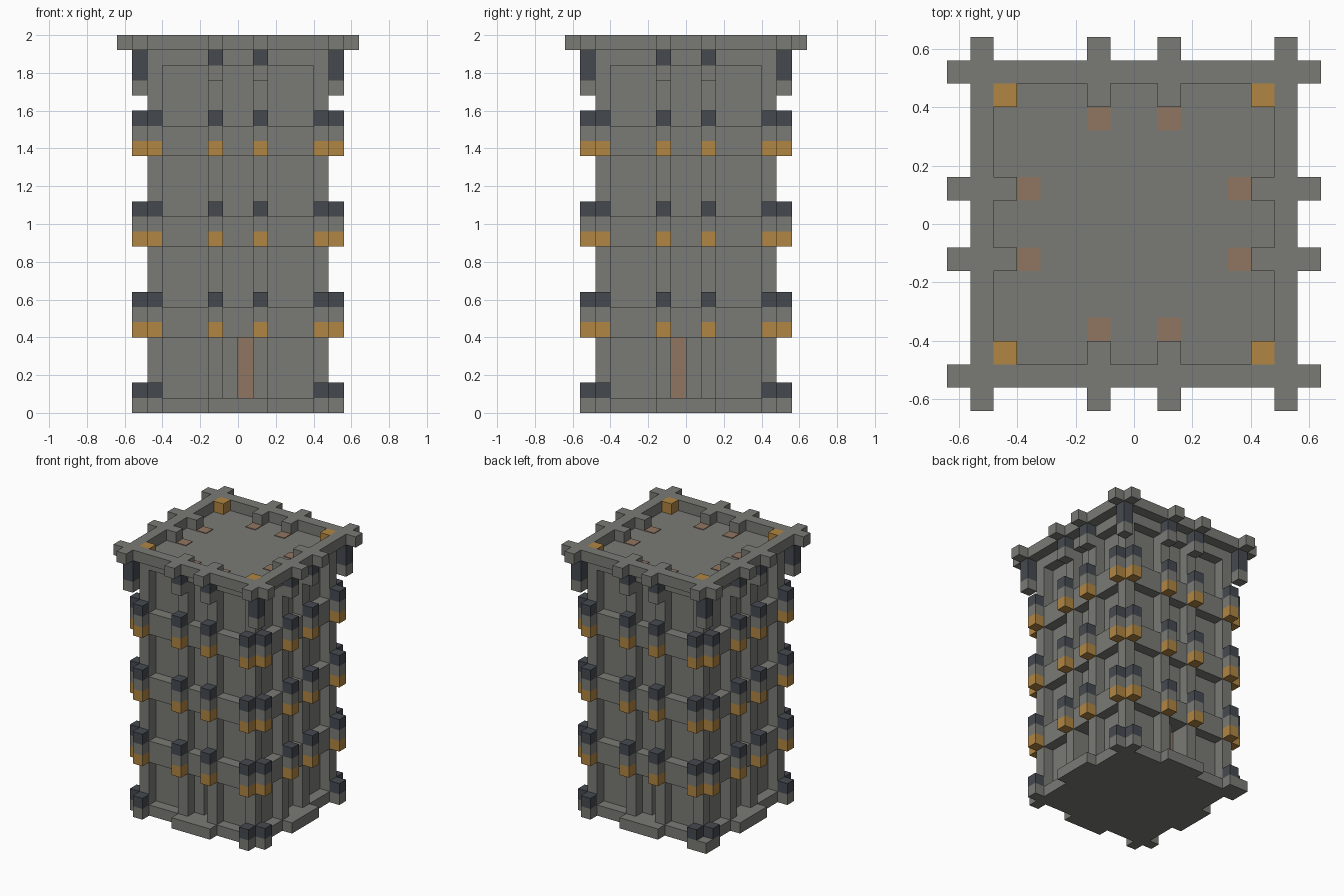
import bpy
import bmesh
from math import pi
from mathutils import Matrix, Vector

cube = bpy.data.objects.get("Cube")
if cube:
    bpy.data.objects.remove(cube, do_unlink=True)

U = 0.08  # block size


def material(name, rgb):
    m = bpy.data.materials.new(name)
    m.use_nodes = True
    m.diffuse_color = (*rgb, 1)
    bsdf = next(n for n in m.node_tree.nodes if n.type == 'BSDF_PRINCIPLED')
    bsdf.inputs["Base Color"].default_value = (*rgb, 1)
    return m


stone = material("grey stone", (0.195, 0.195, 0.18))
slate = material("dark slate", (0.06, 0.068, 0.08))
lamp = material("amber lamp", (0.44, 0.24, 0.055))
wood = material("brown wood", (0.28, 0.18, 0.12))


def part(name, mat, boxes, turns=(0, 1, 2, 3)):
    """Boxes are (across from, to, outward from, to, z from, to) in blocks,
    laid out on the front and repeated by quarter turns."""
    bm = bmesh.new()
    for k in turns:
        turn = Matrix.Rotation(k * pi / 2, 4, 'Z')
        for a0, a1, d0, d1, z0, z1 in boxes:
            centre = Vector((a0 + a1, -d0 - d1, z0 + z1)) * U / 2
            size = Vector((a1 - a0, d1 - d0, z1 - z0)) * U
            bmesh.ops.create_cube(
                bm, size=1,
                matrix=turn @ Matrix.Translation(centre) @ Matrix.Diagonal((*size, 1)))
    mesh = bpy.data.meshes.new(name)
    bm.to_mesh(mesh)
    bm.free()
    mesh.materials.append(mat)
    obj = bpy.data.objects.new(name, mesh)
    bpy.context.collection.objects.link(obj)
    return obj


BANDS = (5, 11, 17)
INNER = (-2, 1)         # left edges of the pilaster columns
OUTER = (-6, 5)         # left edges of the corner columns
COLUMNS = OUTER + INNER

# Base slab with tabs in the middle and at the corners
part("base_slab", stone, [(-6, 6, -6, 6, 0, 1)], (0,))
part("base_tabs", stone, [(-2, 2, 6, 7, 0, 1)]
     + [(a, a + 1, 6, 7, 0, 1) for a in OUTER])
part("base_corner", stone, [(6, 7, 6, 7, 0, 1)], (2,))
part("base_caps", slate, [(a, a + 1, 6, 7, 1, 2) for a in OUTER])

# Tower body: core, walls with a narrow slit, pillars and pilasters
part("core", stone, [(-4, 4, -4, 4, 1, 23)], (0,))
for label, slit, turns in (("front_back", 0, (0, 2)), ("sides", -1, (1, 3))):
    part("walls_" + label, stone, [
        (-5, slit, 4, 5, 1, 5), (slit + 1, 4, 4, 5, 1, 5), (-5, 4, 4, 5, 5, 23)], turns)
    part("slit_panels_" + label, wood, [(slit, slit + 1, 4, 4.06, 1, 5)], turns)
part("corner_pillars", stone, [(5, 6, 5, 6, 1, 23)])
part("pilasters", stone, [(a, a + 1, 5, 6, 1, 23) for a in INNER])

# Bands with stacked lamp brackets
part("bands", stone, [(-5, 5, 5, 6, z, z + 2) for z in BANDS])
for name, mat, lift in (("lamps", lamp, 0), ("lamp_brackets", stone, 1),
                        ("lamp_caps", slate, 2)):
    part(name, mat, [(a, a + 1, 6, 7, z + lift, z + lift + 1)
                     for z in BANDS for a in COLUMNS])

# Roof deck with inlaid squares and corner lamps
part("roof_deck", stone, [(-6, 6, -6, 6, 23, 24)], (0,))
part("roof_inlays", wood, [(a, a + 1, 4, 5, 24, 24.06) for a in INNER])
part("roof_lamps", lamp, [(5, 6, 5, 6, 24, 25)])

# Crown ring, outer tabs and inner teeth
part("crown_ring", stone, [(-7, 6, 6, 7, 24, 25)])
part("crown_tabs", stone, [(a, a + 1, 7, 8, 24, 25) for a in (-7, 6) + INNER])
part("crown_teeth", stone, [(a, a + 1, 5, 6, 24, 25) for a in INNER])

# Pendants hanging below the crown
part("corner_pendants", slate, [(6, 7, 6, 7, 22, 24)])
part("corner_pendant_tips", stone, [(6, 7, 6, 7, 21, 22)])
part("middle_pendants", slate, [(a, a + 1, 6, 7, 23, 24) for a in INNER])
part("middle_pendant_tips", stone, [(a, a + 1, 6, 7, 22, 23) for a in INNER])
